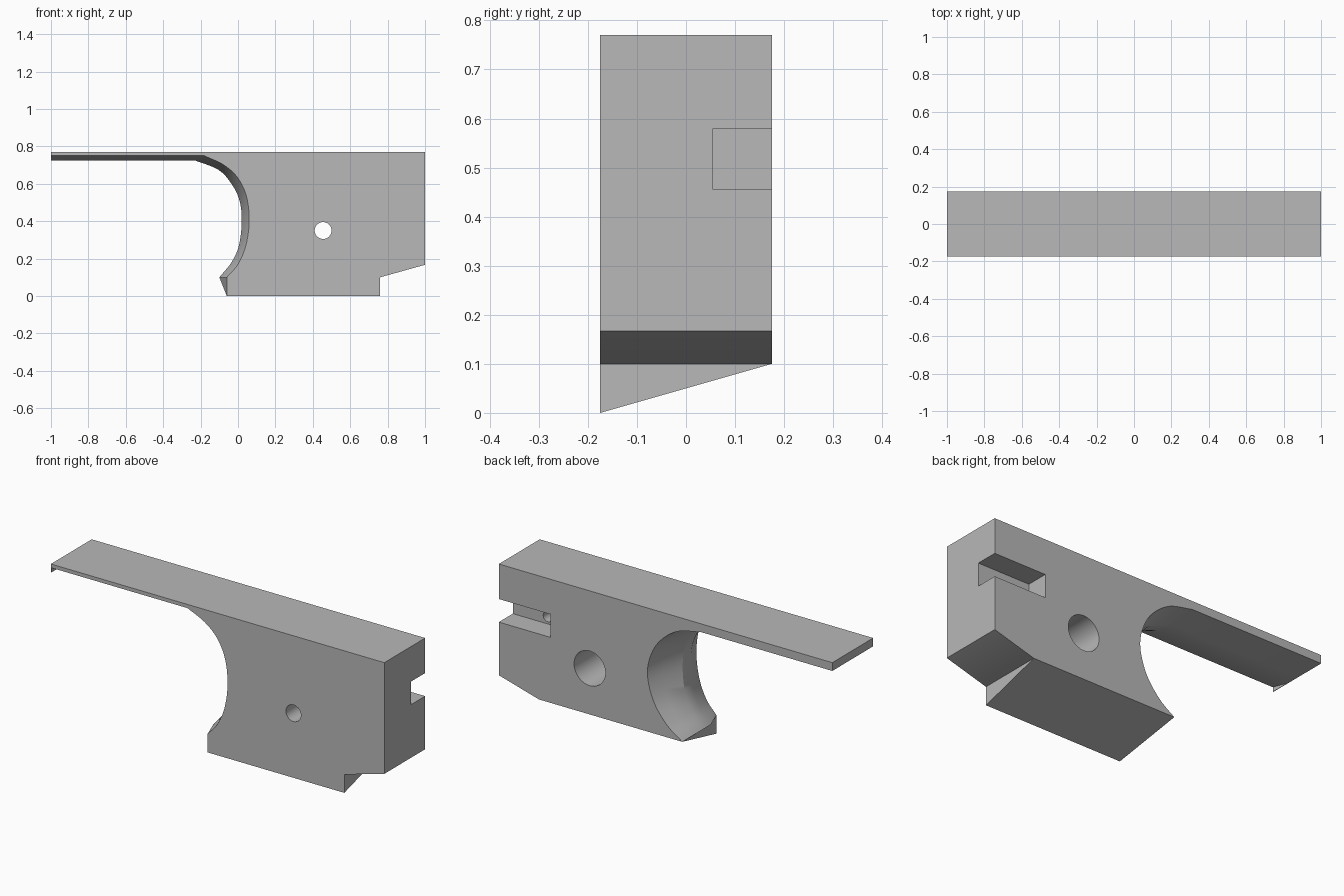
import bpy
import bmesh
import math
from mathutils import Vector

cube = bpy.data.objects.get("Cube")
if cube:
    bpy.data.objects.remove(cube, do_unlink=True)

HALF = 0.175   # half depth
TOP = 0.77

grey = bpy.data.materials.new("plain grey")
grey.use_nodes = True
colour = (0.48, 0.48, 0.48, 1)
grey.diffuse_color = colour
grey.node_tree.nodes["Principled BSDF"].inputs["Base Color"].default_value = colour


def make_object(name, bm):
    bmesh.ops.recalc_face_normals(bm, faces=bm.faces[:])
    mesh = bpy.data.meshes.new(name)
    bm.to_mesh(mesh)
    bm.free()
    mesh.materials.append(grey)
    obj = bpy.data.objects.new(name, mesh)
    bpy.context.collection.objects.link(obj)
    return obj


def loft(name, layers):
    """Join closed outlines of equal length and cap both ends."""
    bm = bmesh.new()
    rings = [[bm.verts.new(p) for p in layer] for layer in layers]
    n = len(rings[0])
    for a, b in zip(rings, rings[1:]):
        for i in range(n):
            j = (i + 1) % n
            bm.faces.new((a[i], a[j], b[j], b[i]))
    bm.faces.new(rings[0])
    bm.faces.new(rings[-1])
    return make_object(name, bm)


def smooth_path(points, steps=6):
    """Catmull-Rom curve through a few points."""
    p = [Vector(q) for q in points]
    p = [2 * p[0] - p[1]] + p + [2 * p[-1] - p[-2]]
    out = []
    for i in range(1, len(p) - 2):
        a, b, c, d = p[i - 1:i + 3]
        for k in range(steps):
            t = k / steps
            out.append(0.5 * (2 * b + (c - a) * t + (2 * a - 5 * b + 4 * c - d) * t * t
                              + (3 * b - a - 3 * c + d) * t ** 3))
    return out + [p[-2]]


# Hollow edge at the front, at the inner ridge and at the back
front = smooth_path([(-0.06, 0.10), (0.0, 0.17), (0.042, 0.27), (0.06, 0.40),
                     (0.046, 0.53), (0.0, 0.63), (-0.075, 0.70), (-0.18, 0.75)])
ridge = smooth_path([(-0.10, 0.10), (-0.035, 0.18), (0.005, 0.27), (0.02, 0.40),
                     (0.008, 0.51), (-0.035, 0.60), (-0.105, 0.675), (-0.23, 0.725)])
back = smooth_path([(-0.10, 0.10), (-0.01, 0.165), (0.07, 0.27), (0.108, 0.40),
                    (0.092, 0.51), (0.035, 0.61), (-0.07, 0.69), (-0.21, 0.725)])
bowl = [r.lerp(b, 0.62) for r, b in zip(ridge, back)]


def outline(y, curve, plank_z):
    pts = [(-1, TOP), (1, TOP), (1, 0.167), (0.76, 0.10)]
    pts += [tuple(c) for c in curve] + [(-1, plank_z)]
    return [(x, y, z) for x, z in pts]


body = loft("bracket_body", [outline(-HALF, front, 0.75),
                             outline(-0.07, ridge, 0.725),
                             outline(0.0, ridge, 0.725),
                             outline(0.09, bowl, 0.725),
                             outline(HALF, back, 0.725)])


# Wedge foot below the body
bm = bmesh.new()
fv = [bm.verts.new(c) for c in [(-0.06, -HALF, 0), (0.76, -HALF, 0),
                                (0.76, -HALF, 0.1), (-0.06, -HALF, 0.1),
                                (-0.10, HALF, 0.1), (0.76, HALF, 0.1)]]
for idx in [(0, 1, 2, 3), (0, 4, 5, 1), (0, 3, 4), (1, 5, 2), (2, 5, 4, 3)]:
    bm.faces.new([fv[i] for i in idx])
make_object("wedge_foot", bm)

# Thin web closing the chamfer at the plank tip
loft("tip_web", [[(x, -HALF, 0.75), (x, -HALF, 0.725), (x, -0.07, 0.725)]
                 for x in (-1.0, -0.997)])


def round_cutter(x, z, radius, y0, y1):
    return loft("cutter", [[(x + radius * math.cos(a), y, z + radius * math.sin(a))
                            for a in (math.tau * i / 40 for i in range(40))]
                           for y in (y0, y1)])


def cut(target, cutter):
    cutter.hide_render = True
    mod = target.modifiers.new("cut", 'BOOLEAN')
    mod.operation = 'DIFFERENCE'
    mod.solver = 'EXACT'
    mod.object = cutter
    bpy.context.view_layer.objects.active = target
    bpy.ops.object.modifier_apply(modifier=mod.name)
    bpy.data.objects.remove(cutter, do_unlink=True)


# Side notch, bolt hole with counterbore, small blind hole in the notch
cut(body, loft("cutter", [[(x, 0.055, 0.455), (x, 0.3, 0.455),
                           (x, 0.3, 0.58), (x, 0.055, 0.58)] for x in (0.69, 1.1)]))
cut(body, round_cutter(0.455, 0.35, 0.045, -0.3, 0.3))
cut(body, round_cutter(0.455, 0.35, 0.094, -0.055, 0.3))
cut(body, round_cutter(0.79, 0.495, 0.028, 0.0, 0.1))

bpy.ops.object.select_all(action='DESELECT')
body.select_set(True)
bpy.context.view_layer.objects.active = body
bpy.ops.object.shade_smooth_by_angle(angle=math.radians(25))
